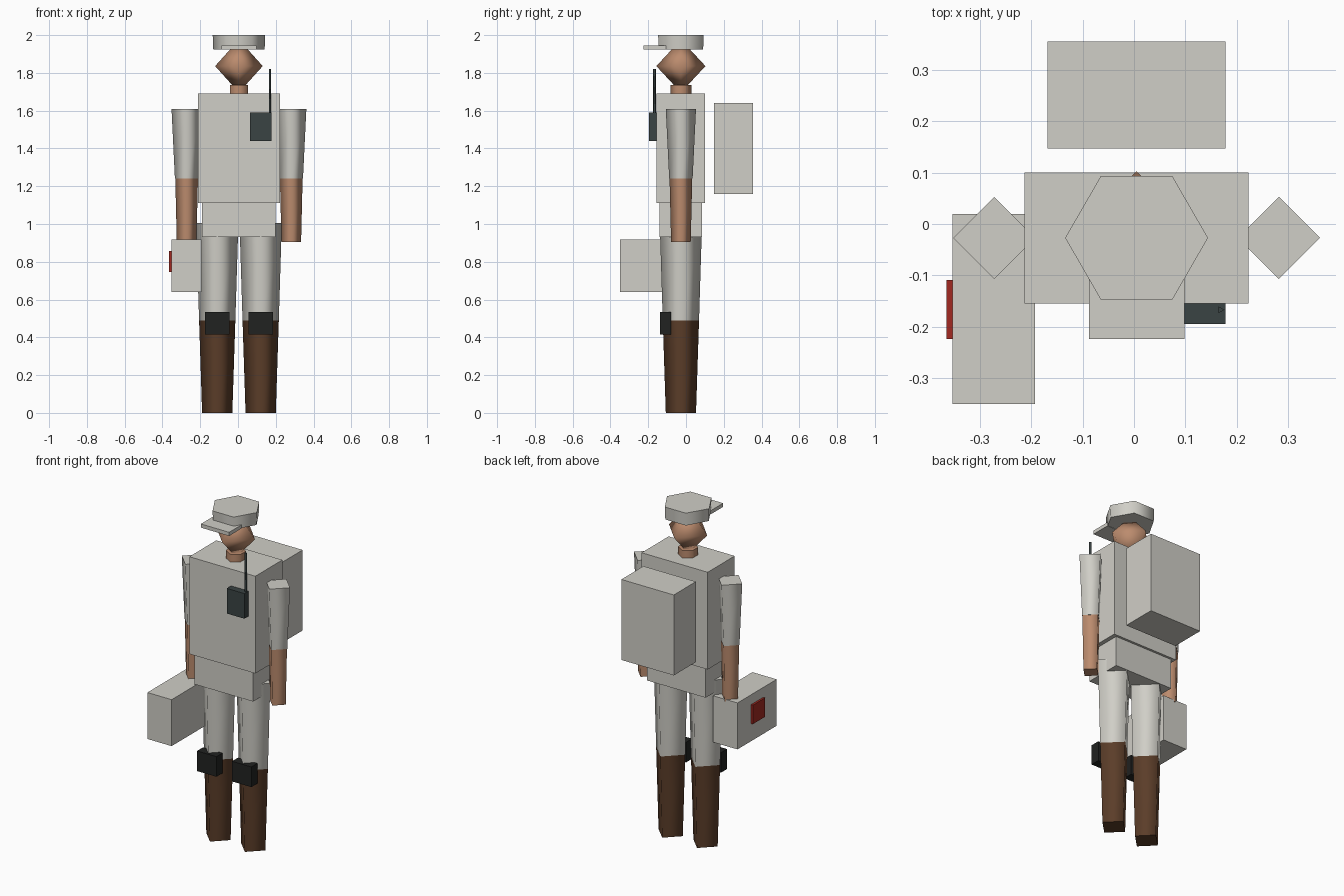
import bpy, bmesh, math

old = bpy.data.objects.get("Cube")
if old:
    bpy.data.objects.remove(old, do_unlink=True)

CX, CY = 0.005, -0.027   # body axis


def material(name, r, g, b):
    m = bpy.data.materials.new(name)
    m.use_nodes = True
    m.diffuse_color = (r, g, b, 1)
    bsdf = next(n for n in m.node_tree.nodes if n.type == 'BSDF_PRINCIPLED')
    bsdf.inputs["Base Color"].default_value = (r, g, b, 1)
    bsdf.inputs["Roughness"].default_value = 0.8
    return m


cloth = material("pale_cloth", 0.63, 0.62, 0.57)
skin = material("skin", 0.50, 0.26, 0.155)
leather = material("brown_leather", 0.105, 0.047, 0.022)
rubber = material("black_rubber", 0.015, 0.016, 0.015)
casing = material("dark_casing", 0.042, 0.056, 0.056)
red = material("red_patch", 0.36, 0.022, 0.015)


def finish(name, bm, mat):
    bmesh.ops.recalc_face_normals(bm, faces=bm.faces)
    me = bpy.data.meshes.new(name)
    bm.to_mesh(me)
    bm.free()
    me.materials.append(mat)
    ob = bpy.data.objects.new(name, me)
    bpy.context.collection.objects.link(ob)
    return ob


def box(name, mat, x, y, z):
    """Box between the given (low, high) limits on each axis."""
    bm = bmesh.new()
    bmesh.ops.create_cube(bm, size=1)
    for v in bm.verts:
        v.co = [lim[0] if c < 0 else lim[1] for c, lim in zip(v.co, (x, y, z))]
    return finish(name, bm, mat)


def prism(name, mat, x, y, z, r_low, r_high, sides, start=0.0):
    """Tapered upright prism with smooth sides and flat caps."""
    bm = bmesh.new()
    rings = []
    for height, r in ((z[0], r_low), (z[1], r_high)):
        angles = [start + math.tau * i / sides for i in range(sides)]
        rings.append([bm.verts.new((x + r * math.cos(a), y + r * math.sin(a), height))
                      for a in angles])
    low, high = rings
    for i in range(sides):
        j = (i + 1) % sides
        bm.faces.new((low[i], low[j], high[j], high[i])).smooth = True
    bm.faces.new(low[::-1])
    bm.faces.new(high)
    return finish(name, bm, mat)


# Trunk
box("torso", cloth, (-0.213, 0.223), (-0.155, 0.1), (1.11, 1.69))
box("hips", cloth, (-0.19, 0.198), (-0.14, 0.086), (0.93, 1.11))

# Limbs
for side, s in (("left", 1), ("right", -1)):
    ax, lx = CX + s * 0.277, CX + s * 0.115
    prism(side + "_sleeve", cloth, ax, CY, (1.24, 1.61), 0.062, 0.08, 4)
    prism(side + "_forearm", skin, ax, CY, (0.905, 1.24), 0.052, 0.06, 4)
    prism(side + "_trouser", cloth, lx, CY, (0.49, 1.005), 0.096, 0.112, 4)
    prism(side + "_boot", leather, lx, CY, (0, 0.49), 0.08, 0.096, 4)
    box(side + "_knee_pad", rubber, (lx - 0.064, lx + 0.064),
        (-0.137, -0.08), (0.415, 0.535))

# Neck and head
prism("neck", skin, CX, CY, (1.68, 1.735), 0.055, 0.055, 6, math.pi / 2)
bm = bmesh.new()
for axis, r in enumerate((0.126, 0.13, 0.14)):
    for s in (-1, 1):
        co = [CX, CY, 1.836]
        co[axis] += s * r
        bm.verts.new(co)
bmesh.ops.convex_hull(bm, input=bm.verts)
for f in bm.faces:
    f.smooth = True
finish("head", bm, skin)

# Cap
prism("cap", cloth, CX, CY, (1.925, 2.0), 0.136, 0.139, 6)
box("cap_brim", cloth, (-0.088, 0.098), (-0.224, -0.107), (1.923, 1.945))

# Backpack and hand-held case with its patch
box("backpack", cloth, (-0.168, 0.178), (0.147, 0.355), (1.16, 1.64))
box("case", cloth, (-0.353, -0.193), (-0.35, 0.019), (0.64, 0.917))
box("case_patch", red, (-0.365, -0.352), (-0.224, -0.109), (0.745, 0.858))

# Chest radio
box("radio", casing, (0.063, 0.178), (-0.195, -0.154), (1.44, 1.59))
prism("antenna", casing, 0.168, -0.167, (1.58, 1.82), 0.008, 0.008, 3)
